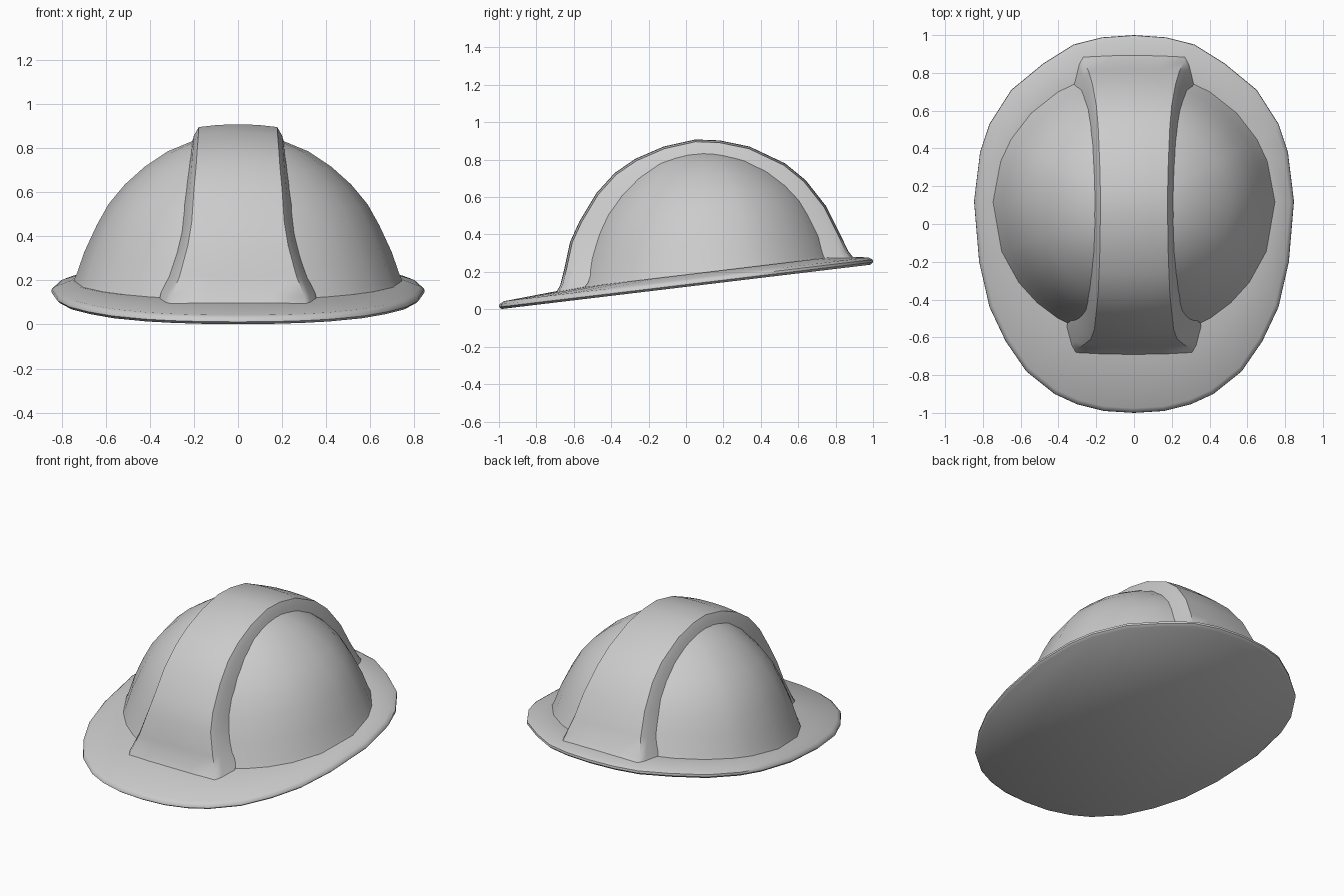
import bpy, bmesh, math
from mathutils import Vector

if "Cube" in bpy.data.objects:
    bpy.data.objects.remove(bpy.data.objects["Cube"])

SLOPE = 0.12                      # the whole rim leans up toward the back


def rim(y):
    return SLOPE * (y + 1)


def loft(name, rings, closed=True, cap_start=False, apex=None):
    """Bridge successive rows of points into one smooth mesh."""
    bm = bmesh.new()
    rows = [[bm.verts.new(p) for p in r] for r in rings]
    n = len(rows[0])
    for a, b in zip(rows, rows[1:]):
        for i in range(n if closed else n - 1):
            j = (i + 1) % n
            bm.faces.new((a[i], a[j], b[j], b[i]))
    if cap_start:
        bm.faces.new(rows[0][::-1])
    if apex:
        tip = bm.verts.new(apex)
        for i in range(n):
            bm.faces.new((rows[-1][i], rows[-1][(i + 1) % n], tip))
    bmesh.ops.recalc_face_normals(bm, faces=bm.faces)
    mesh = bpy.data.meshes.new(name)
    bm.to_mesh(mesh)
    bm.free()
    mesh.shade_smooth()
    mesh.set_sharp_from_angle(angle=math.radians(50))
    ob = bpy.data.objects.new(name, mesh)
    bpy.context.collection.objects.link(ob)
    return ob


# Brim: mirrored egg-shaped outline, flat closed underside, thin rounded edge
half = [(0, -1), (0.16, -.99), (.30, -.955), (.42, -.90), (.57, -.78), (.68, -.62),
        (.765, -.44), (.82, -.2), (.847, .12), (.815, .38), (.765, .53),
        (.65, .71), (.48, .85), (.32, .95), (.17, .988), (0, 1)]
outline = half + [(-x, y) for x, y in half[-2:0:-1]]


def scaled(s, lift):
    return [(x * s, y * s, rim(y * s) + lift) for x, y in outline]


def dome_base(s=1.0):
    pts = []
    for x, y in outline:
        a = math.atan2(y - .1, x)
        px, py = .745 * s * math.cos(a), .1 + .71 * s * math.sin(a)
        pts.append((px, py, rim(py) + .065))
    return pts


loft("brim", [scaled(.985, 0), scaled(1, .012), scaled(.998, .026),
              scaled(.975, .040), dome_base(1.02), dome_base(.95)], cap_start=True)

# Shell: elliptical rings shrinking toward the crown
profile = [(1.01, -.02), (.985, .04), (.935, .2), (.86, .38), (.79, .52), (.69, .655),
           (.57, .775), (.43, .88), (.28, .95), (.13, .99)]
crown = Vector((0, .08, .865))
shell_rings = []
for r, h in profile:
    shell_rings.append([(x * r, .08 + (y - .08) * r, z * (1 - h) + crown.z * h)
                        for x, y, z in dome_base()])
loft("shell", shell_rings, apex=crown)

# Centre ridge: (y, z, half width) stations swept from front to back
stations = [(-.70, .08, .31), (-.672, .13, .30), (-.65, .22, .265), (-.62, .36, .228),
            (-.57, .47, .21), (-.48, .62, .20), (-.38, .73, .19), (-.27, .805, .185),
            (-.12, .87, .18), (.05, .908, .178), (.18, .903, .178), (.34, .87, .182),
            (.53, .78, .19), (.64, .69, .20), (.75, .55, .22), (.82, .41, .24),
            (.868, .31, .265), (.90, .27, .27)]
centre = Vector((0, .08, .2))
section = [(-1, .05, .15), (-1, .022, .05), (-1, 0, .012), (-.5, 0, .002), (0, 0, 0),
           (.5, 0, .002), (1, 0, .012), (1, .022, .05), (1, .05, .15)]
ridge_rows = []
for y, z, w in stations:
    inward = (centre - Vector((0, y, z))).normalized()
    row = []
    for k, flare, depth in section:
        p = Vector((k * (w + flare), y, z)) + inward * depth
        row.append(p)
    ridge_rows.append(row)
loft("ridge", ridge_rows, closed=False)
